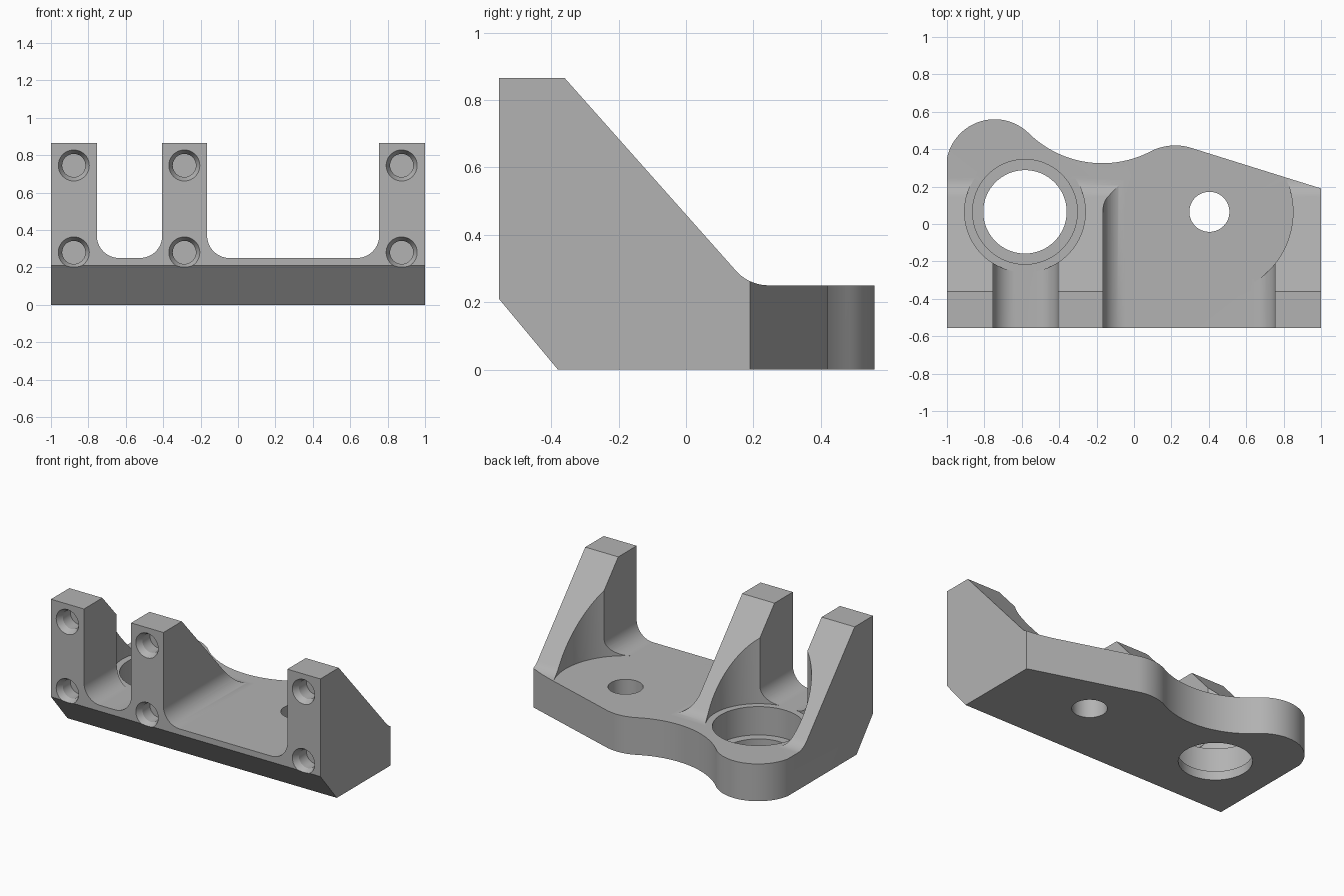
import bpy, bmesh
from math import sin, cos, radians, pi
from mathutils import Vector

cube = bpy.data.objects.get("Cube")
if cube:
    bpy.data.objects.remove(cube, do_unlink=True)

grey = bpy.data.materials.new("machined_grey")
grey.use_nodes = True
colour = (0.45, 0.45, 0.45, 1)
grey.diffuse_color = colour
grey.node_tree.nodes["Principled BSDF"].inputs["Base Color"].default_value = colour


def arc(cx, cy, r, start, end, n=16):
    angles = [radians(start + (end - start) * i / n) for i in range(n + 1)]
    return [(cx + r * cos(a), cy + r * sin(a)) for a in angles]


def skin(name, rings):
    """Closed solid through a stack of rings with equal point counts."""
    bm = bmesh.new()
    loops = [[bm.verts.new(p) for p in ring] for ring in rings]
    n = len(loops[0])
    for a, b in zip(loops, loops[1:]):
        for i in range(n):
            j = (i + 1) % n
            bm.faces.new((a[i], a[j], b[j], b[i]))
    bm.faces.new(loops[0])
    bm.faces.new(loops[-1])
    bmesh.ops.recalc_face_normals(bm, faces=bm.faces)
    mesh = bpy.data.meshes.new(name)
    bm.to_mesh(mesh)
    bm.free()
    mesh.materials.append(grey)
    obj = bpy.data.objects.new(name, mesh)
    bpy.context.collection.objects.link(obj)
    return obj


def prism(name, profile, axis, low, high):
    """Extrude a 2D profile along the x, y or z axis."""
    place = {"x": lambda u, v, d: (d, u, v),
             "y": lambda u, v, d: (u, d, v),
             "z": lambda u, v, d: (u, v, d)}[axis]
    return skin(name, [[place(u, v, d) for u, v in profile] for d in (low, high)])


def bore(name, centre, axis, steps, n=64):
    """Stepped round cutter, given as (radius, distance along axis)."""
    side = Vector((1, 0, 0))
    up = Vector(axis).cross(side)
    return skin(name, [[Vector(centre) + Vector(axis) * d
                        + (side * cos(2 * pi * i / n) + up * sin(2 * pi * i / n)) * r
                        for i in range(n)] for r, d in steps])


def combine(body, tool, operation):
    mod = body.modifiers.new(tool.name, "BOOLEAN")
    mod.operation, mod.solver, mod.object = operation, "EXACT", tool
    bpy.ops.object.select_all(action="DESELECT")
    bpy.context.view_layer.objects.active = body
    body.select_set(True)
    bpy.ops.object.modifier_apply(modifier=mod.name)
    bpy.data.objects.remove(tool, do_unlink=True)


FRONT, FLOOR, TOP = -0.555, 0.25, 0.865

# Side profile: sloped ribs blending into the plate, chamfered front foot
side_profile = [(-0.38, 0), (0.7, 0), (0.7, FLOOR)]
side_profile += arc(0.245, FLOOR + 0.13, 0.13, 270, 221.5, 10)
side_profile += [(-0.36, TOP), (FRONT, TOP), (FRONT, 0.21)]
bracket = prism("mounting_bracket", side_profile, "x", -1.1, 1.1)

# Plan outline: lobe, hollow and bump along the back edge
plan = [(-1, -0.7), (1, -0.7), (1, 0.19)]
plan += arc(0.22, 0.133, 0.287, 72.8, 117.4)
plan += arc(-0.17, 0.886, 0.561, 297.4, 225.5, 32)[1:]
plan += arc(-0.745, 0.30, 0.26, 45.5, 169, 32)[1:]
combine(bracket, prism("plan_outline", plan, "z", -0.2, 1.2), "INTERSECT")

# Round-bottomed channels between the three ribs
R = 0.12
for left, right in ((-0.755, -0.405), (-0.165, 0.755)):
    channel = [(left, 1.2)] + arc(left + R, FLOOR + R, R, 180, 270)
    channel += arc(right - R, FLOOR + R, R, 270, 360) + [(right, 1.2)]
    combine(bracket, prism("channel", channel, "y", -0.9, 0.9), "DIFFERENCE")

# Bearing seat and pivot hole, each with clearance cut into the ribs
up = (0, 0, 1)
combine(bracket, bore("bearing_seat", (-0.583, 0.065, 0), up,
                      [(0.223, -0.1), (0.223, 0.06), (0.28, 0.06), (0.28, FLOOR),
                       (0.323, FLOOR), (0.323, 1.2)], 96), "DIFFERENCE")
combine(bracket, bore("pivot_hole", (0.403, 0.065, 0), up,
                      [(0.107, -0.1), (0.107, FLOOR), (0.447, FLOOR), (0.447, 1.2)], 96),
        "DIFFERENCE")

# Countersunk blind screw holes in the rib fronts
for x in (-0.878, -0.287, 0.875):
    for z in (0.28, 0.745):
        combine(bracket, bore("screw_hole", (x, FRONT, z), (0, 1, 0),
                              [(0.083, -0.1), (0.083, 0), (0.062, 0.04), (0.062, 0.12)], 40),
                "DIFFERENCE")

bracket.select_set(True)
bpy.ops.object.shade_smooth_by_angle(angle=radians(25))
